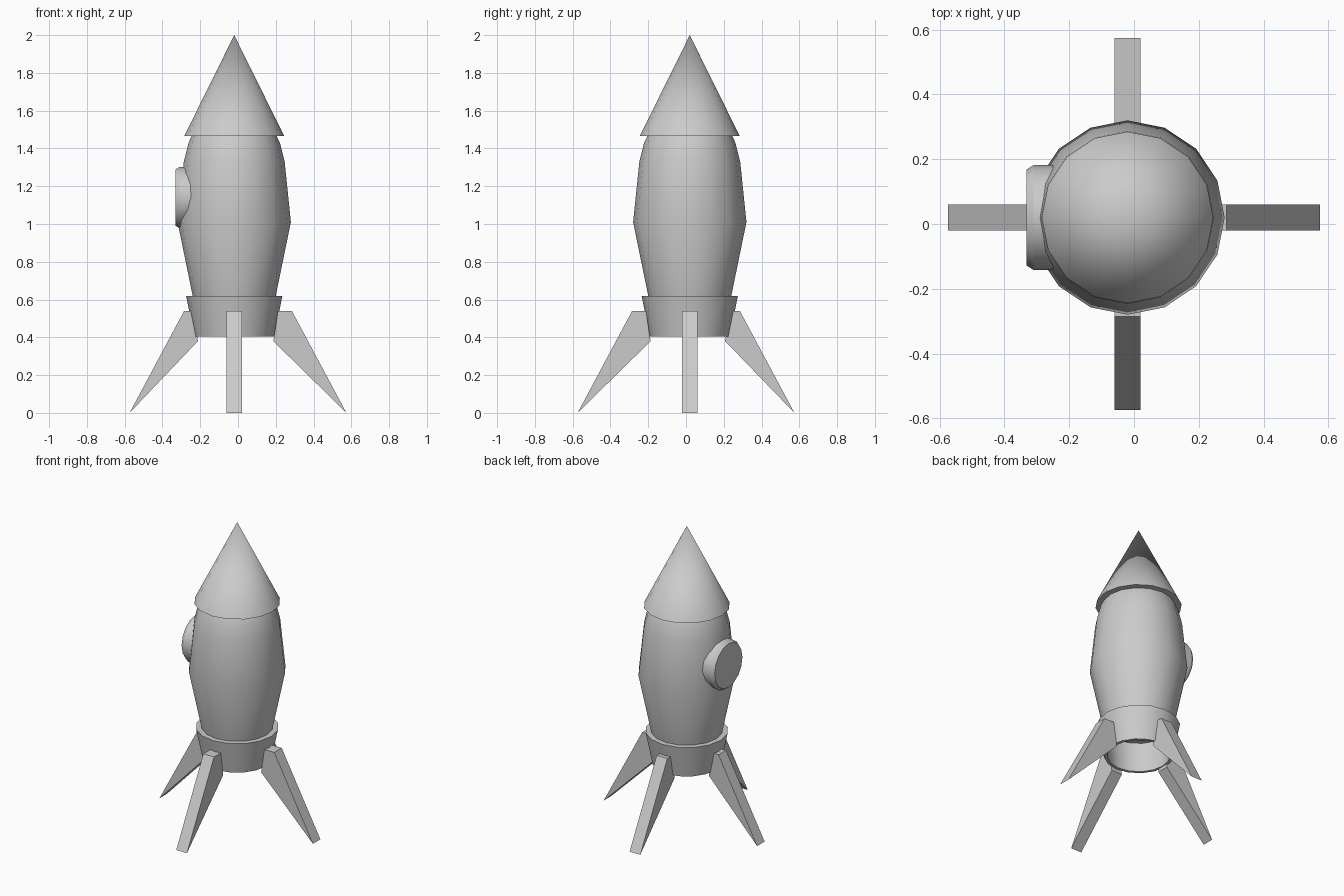
import bpy, bmesh, math
from mathutils import Vector, Matrix

if "Cube" in bpy.data.objects:
    bpy.data.objects.remove(bpy.data.objects["Cube"])

AXIS = Vector((-0.02, 0.02, 0))   # hull axis sits slightly off the origin


def finish(bm, name, smooth=True):
    bmesh.ops.recalc_face_normals(bm, faces=bm.faces[:])
    me = bpy.data.meshes.new(name)
    bm.to_mesh(me)
    bm.free()
    ob = bpy.data.objects.new(name, me)
    bpy.context.collection.objects.link(ob)
    bpy.ops.object.select_all(action='DESELECT')
    ob.select_set(True)
    bpy.context.view_layer.objects.active = ob
    if smooth:
        bpy.ops.object.shade_smooth_by_angle(angle=math.radians(30))
    return ob


def lathe(name, profile, matrix, sides=16):
    """Spin (radius, height) points about z, then place with matrix."""
    bm = bmesh.new()
    vs = [bm.verts.new((r, 0, z)) for r, z in profile]
    es = [bm.edges.new(p) for p in zip(vs, vs[1:])]
    bmesh.ops.spin(bm, geom=vs + es, cent=(0, 0, 0), axis=(0, 0, 1),
                   angle=math.tau, steps=sides, use_merge=True)
    bmesh.ops.remove_doubles(bm, verts=bm.verts[:], dist=1e-4)
    bm.transform(matrix)
    return finish(bm, name)


hull = Matrix.Translation(AXIS)

# Barrel-shaped hull
lathe("body", [(0, 0.62), (0.22, 0.62), (0.30, 1.01), (0.267, 1.33),
               (0.242, 1.43), (0.225, 1.465)], hull)

# Overhanging nose cone
lathe("nose_cone", [(0, 1.465), (0.265, 1.465), (0, 2.0)], hull)

# Hollow flared collar that serves as the engine nozzle
lathe("engine_collar", [(0.22, 0.62), (0.193, 0.405), (0.212, 0.405),
                        (0.255, 0.62), (0.22, 0.62)], hull)

# Round porthole on the -x side
lathe("porthole", [(0, 0.21), (0.162, 0.21), (0.162, 0.29),
                   (0.148, 0.312), (0, 0.312)],
      Matrix.Translation((-0.02, 0.02, 1.14))
      @ Matrix.Rotation(-math.pi / 2, 4, 'Y'))


# Landing legs: tapered wedges, one per compass direction
def leg(name, direction, inner):
    d = Vector(direction)
    side = Vector((-d.y, d.x, 0))
    offset = side * AXIS.dot(side)
    profile = [(0.574, 0), (0.285, 0.54), (inner + 0.025, 0.54), (inner, 0.38)]
    bm = bmesh.new()
    face = bm.faces.new([bm.verts.new(d * r + offset - side * 0.04 + Vector((0, 0, z)))
                         for r, z in profile])
    ext = bmesh.ops.extrude_face_region(bm, geom=[face], use_keep_orig=True)
    bmesh.ops.translate(bm, vec=side * 0.08,
                        verts=[v for v in ext['geom'] if isinstance(v, bmesh.types.BMVert)])
    finish(bm, name, smooth=False)


leg("left_leg", (-1, 0, 0), 0.212)
leg("right_leg", (1, 0, 0), 0.187)
leg("front_leg", (0, -1, 0), 0.187)
leg("back_leg", (0, 1, 0), 0.207)
